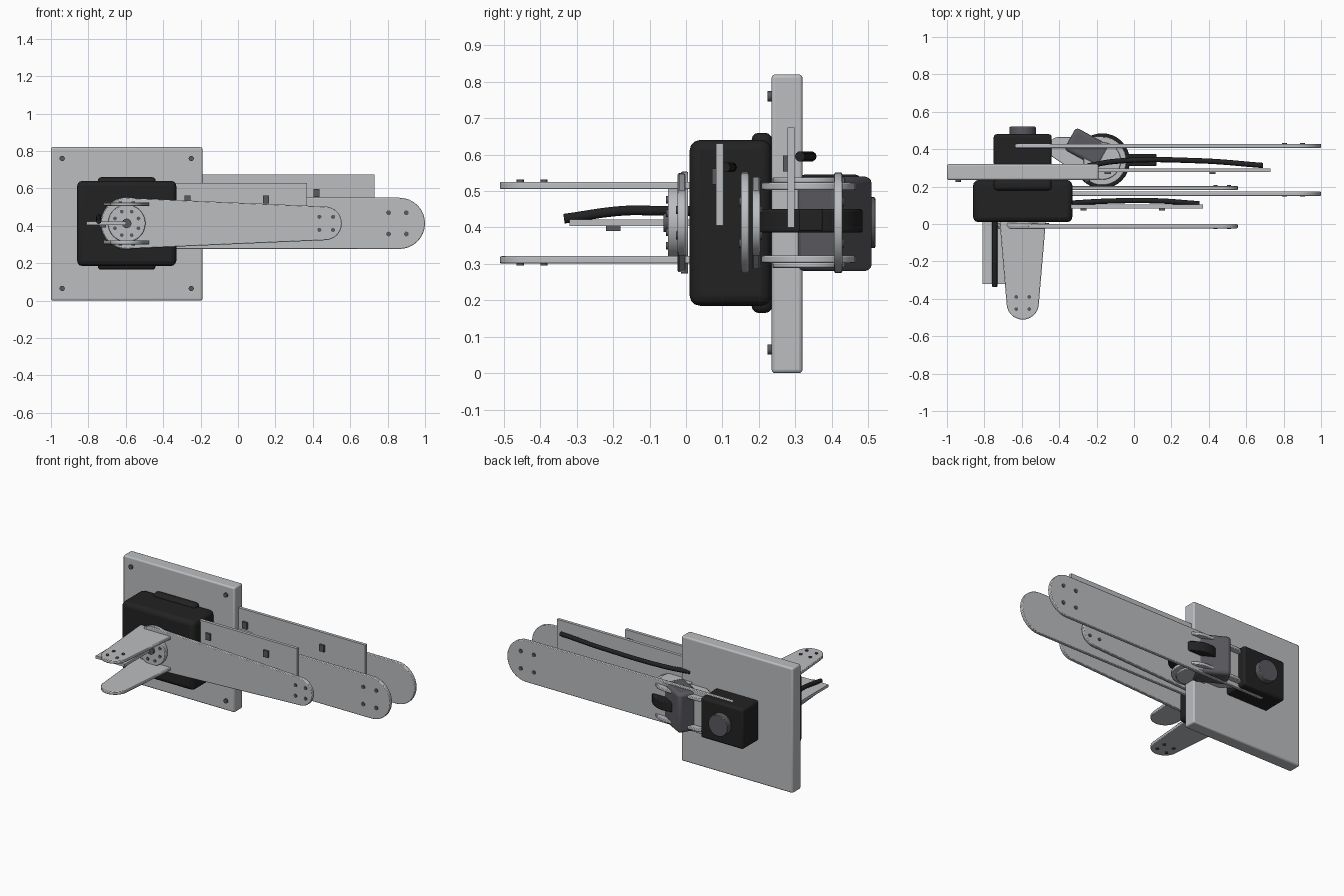
import bpy, bmesh, math
from mathutils import Matrix, Vector

old = bpy.data.objects.get("Cube")
if old:
    bpy.data.objects.remove(old)


def material(name, rgb):
    m = bpy.data.materials.new(name)
    m.use_nodes = True
    m.diffuse_color = (*rgb, 1)
    m.node_tree.nodes["Principled BSDF"].inputs["Base Color"].default_value = (*rgb, 1)
    return m


LIGHT = material("light_grey", (0.50, 0.51, 0.53))
BLACK = material("black_plastic", (0.016, 0.016, 0.016))
DARK = material("dark_grey", (0.10, 0.10, 0.115))
UPRIGHT = Matrix.Rotation(math.pi / 2, 4, "X")    # local z faces the front
FLAT = Matrix.Identity(4)
Z = 0.413                                          # height of the arm axis
PX = -0.595                                        # main pivot


def finish(name, bm, mat, matrix=FLAT, bevel=0, segments=3):
    bmesh.ops.recalc_face_normals(bm, faces=bm.faces)
    me = bpy.data.meshes.new(name)
    bm.to_mesh(me)
    bm.free()
    me.materials.append(mat)
    ob = bpy.data.objects.new(name, me)
    bpy.context.collection.objects.link(ob)
    ob.matrix_world = matrix
    if bevel:
        mod = ob.modifiers.new("Bevel", "BEVEL")
        mod.width, mod.segments = bevel, segments
        mod.limit_method = "ANGLE"
    bpy.ops.object.select_all(action="DESELECT")
    ob.select_set(True)
    bpy.context.view_layer.objects.active = ob
    bpy.ops.object.shade_smooth_by_angle(angle=math.radians(35))
    return ob


def box(name, x, y, z, mat, bevel=0.0, turn=0.0):
    bm = bmesh.new()
    size = [b - a for a, b in (x, y, z)]
    bmesh.ops.create_cube(bm, size=1, matrix=Matrix.Diagonal((*size, 1)))
    mid = Vector([(a + b) / 2 for a, b in (x, y, z)])
    return finish(name, bm, mat, Matrix.Translation(mid) @ Matrix.Rotation(turn, 4, "Z"), bevel)


def disc(name, centre, r, depth, mat, turn=UPRIGHT, bevel=0.0, sides=32):
    bm = bmesh.new()
    bmesh.ops.create_cone(bm, cap_ends=True, segments=sides, radius1=r, radius2=r, depth=depth)
    return finish(name, bm, mat, Matrix.Translation(centre) @ turn, bevel, 2)


def link(name, centre, length, r0, r1, turn, thick=0.022):
    """Tapered bar with two round ends, running along local x from its pivot."""
    a = math.acos((r0 - r1) / length)
    n = 16
    pts = []
    for i in range(n + 1):
        t = -a + 2 * a * i / n
        pts.append((length + r1 * math.cos(t), r1 * math.sin(t), -thick / 2))
    for i in range(n + 1):
        t = a + 2 * (math.pi - a) * i / n
        pts.append((r0 * math.cos(t), r0 * math.sin(t), -thick / 2))
    bm = bmesh.new()
    face = bm.faces.new([bm.verts.new(p) for p in pts])
    new = bmesh.ops.extrude_face_region(bm, geom=[face])["geom"]
    bmesh.ops.translate(bm, vec=(0, 0, thick), verts=[v for v in new if isinstance(v, bmesh.types.BMVert)])
    return finish(name, bm, LIGHT, Matrix.Translation(centre) @ turn, 0.004, 2)


def cable(name, points, r=0.014):
    cu = bpy.data.curves.new(name, "CURVE")
    cu.dimensions = "3D"
    cu.bevel_depth, cu.bevel_resolution, cu.use_fill_caps = r, 3, True
    sp = cu.splines.new("BEZIER")
    sp.bezier_points.add(len(points) - 1)
    for bp, p in zip(sp.bezier_points, points):
        bp.co = p
        bp.handle_left_type = bp.handle_right_type = "AUTO"
    cu.materials.append(BLACK)
    bpy.context.collection.objects.link(bpy.data.objects.new(name, cu))


# Base plate with corner screws
box("base_plate", (-1, -0.19), (0.235, 0.32), (0, 0.82), LIGHT, 0.01)
for x in (-0.94, -0.25):
    for z in (0.065, 0.76):
        disc("base_screw", (x, 0.232, z), 0.014, 0.016, DARK, sides=16)

# Main servo, its flange and the rear motor
box("main_servo", (-0.86, -0.33), (0.01, 0.235), (0.185, 0.64), BLACK, 0.028)
box("servo_flange", (-0.75, -0.44), (0.18, 0.237), (0.165, 0.66), BLACK, 0.02)
box("rear_motor", (-0.75, -0.44), (0.31, 0.48), (0.28, 0.545), BLACK, 0.015)
disc("rear_motor_cap", (PX, 0.495, Z), 0.07, 0.05, DARK, bevel=0.004)

# Long and short arm bars, each a pair, with end screws
for y, side in ((0.162, -1), (0.418, 1)):
    link("long_arm", (PX, y, Z), 1.458, 0.138, 0.137, UPRIGHT)
    for x in (0.805, 0.9):
        for dz in (-0.057, 0.057):
            disc("long_arm_screw", (x, y + side * 0.011, Z + dz), 0.013, 0.01, DARK, sides=12)
for y, side in ((-0.012, -1), (0.193, 1)):
    link("short_arm", (PX, y, Z), 1.06, 0.136, 0.09, UPRIGHT)
    for x in (0.435, 0.508):
        for dz in (-0.035, 0.035):
            disc("short_arm_screw", (x, y + side * 0.011, Z + dz), 0.011, 0.01, DARK, sides=12)

# Forward fingers, one above the other
AHEAD = Matrix.Rotation(-math.pi / 2, 4, "Z")
for s in (-1, 1):
    z = Z + s * 0.102
    link("forward_finger", (PX, 0.0, z), 0.425, 0.122, 0.086, AHEAD, 0.02)
    for x in (-0.63, -0.56):
        for y in (-0.39, -0.455):
            disc("finger_screw", (x, y, z + s * 0.011), 0.01, 0.01, DARK, FLAT, sides=12)

# Front hub with a ring of screws
disc("front_backing", (PX, -0.004, Z), 0.14, 0.02, LIGHT, bevel=0.003)
disc("front_horn", (PX, -0.035, Z), 0.1, 0.03, LIGHT, bevel=0.004)
disc("front_hub_screw", (PX, -0.052, Z), 0.025, 0.02, DARK)
for i in range(8):
    a = math.pi * (i + 0.5) / 4
    disc("horn_screw", (PX + 0.068 * math.cos(a), -0.051, Z + 0.068 * math.sin(a)), 0.01, 0.008, DARK, sides=12)

# Rear swivel: black wheel, light caps and a turned bracket
disc("swivel_wheel", (-0.17, 0.337, Z + 0.005), 0.148, 0.064, BLACK, FLAT, 0.006)
box("swivel_tab", (-0.05, 0.12), (0.31, 0.375), (0.39, 0.45), BLACK, 0.005)
for s in (-1, 1):
    link("swivel_link", (-0.17, 0.337, Z + s * 0.1), 0.24, 0.13, 0.06, Matrix.Rotation(2.85, 4, "Z"), 0.02)
    disc("swivel_cap", (-0.17, 0.337, Z + s * 0.117), 0.1, 0.014, LIGHT, FLAT, 0.003)
box("swivel_bracket", (-0.355, -0.145), (0.34, 0.475), (0.28, 0.54), DARK, 0.02, -0.5)

# Thin cable guide plates with clips
box("short_guide", (-0.4, 0.37), (0.083, 0.103), (0.405, 0.63), LIGHT)
box("long_guide", (-0.3, 0.73), (0.278, 0.298), (0.40, 0.675), LIGHT)
box("forward_guide", (-0.81, -0.6), (-0.32, 0.01), (0.404, 0.422), LIGHT)
for x, y, z in ((-0.27, 0.079, 0.54), (0.15, 0.079, 0.54), (-0.14, 0.274, 0.575), (0.42, 0.274, 0.575)):
    box("guide_clip", (x - 0.017, x + 0.017), (y - 0.008, y + 0.008), (z - 0.022, z + 0.022), DARK)
box("forward_clip", (-0.74, -0.705), (-0.22, -0.18), (0.39, 0.406), DARK)

# Cables
cable("long_cable", [(-0.25, 0.31, 0.595), (-0.1, 0.335, 0.595), (0.35, 0.338, 0.595), (0.69, 0.313, 0.595)])
cable("short_cable", [(-0.36, 0.11, 0.565), (-0.15, 0.122, 0.565), (0.12, 0.124, 0.565), (0.35, 0.108, 0.565)])
cable("forward_cable", [(-0.745, 0.02, 0.445), (-0.745, -0.08, 0.446), (-0.745, -0.17, 0.446), (-0.745, -0.335, 0.424)])
